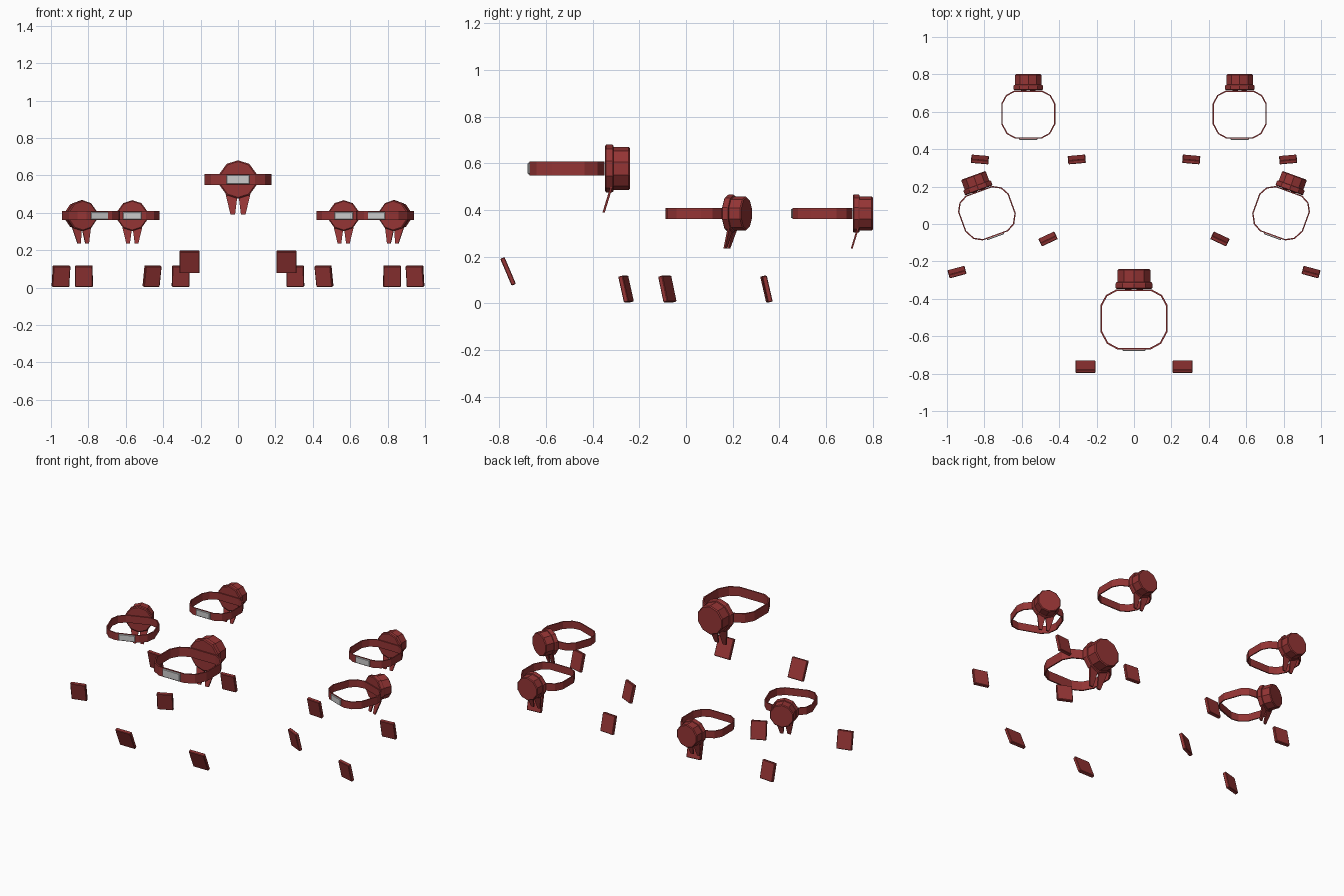
import bpy, bmesh
from math import sin, cos, pi, radians
from mathutils import Matrix, Vector

if "Cube" in bpy.data.objects:
    bpy.data.objects.remove(bpy.data.objects["Cube"])

red = bpy.data.materials.new("dark_red")
red.diffuse_color = (0.30, 0.035, 0.035, 1)
red.use_nodes = True
red.node_tree.nodes["Principled BSDF"].inputs["Base Color"].default_value = red.diffuse_color


def make(name, verts, faces, matrix, mat=None, bevel=0.0):
    bm = bmesh.new()
    vs = [bm.verts.new(v) for v in verts]
    for f in faces:
        bm.faces.new([vs[i] for i in f])
    if bevel:
        bmesh.ops.bevel(bm, geom=bm.edges[:], offset=bevel, segments=1, affect='EDGES')
    bm.transform(matrix)
    bmesh.ops.recalc_face_normals(bm, faces=bm.faces[:])
    me = bpy.data.meshes.new(name)
    bm.to_mesh(me)
    bm.free()
    if mat:
        me.materials.append(mat)
    ob = bpy.data.objects.new(name, me)
    bpy.context.collection.objects.link(ob)
    return ob


def loft(rings, closed=False):
    """Join equal-length rings with quads; cap the ends or wrap round."""
    n, m = len(rings[0]), len(rings)
    verts = [p for r in rings for p in r]
    faces = []
    for i in range(m if closed else m - 1):
        a, b = i * n, ((i + 1) % m) * n
        faces += [(a + k, a + (k + 1) % n, b + (k + 1) % n, b + k) for k in range(n)]
    if not closed:
        faces += [tuple(range(n)), tuple(range((m - 1) * n, m * n))]
    return verts, faces


def box(sx, sy, sz):
    return loft([[(x * sx / 2, y * sy / 2, z * sz / 2)
                  for x, y in ((-1, -1), (1, -1), (1, 1), (-1, 1))] for z in (-1, 1)])


# half outline of the head band, back to front
HALF = [(0.095, 0.16), (0.15, 0.13), (0.18, 0.075), (0.18, -0.065), (0.145, -0.13), (0.09, -0.16)]
# knot profile: (y, radius)
KNOT = [(0.163, 0.096), (0.168, 0.103), (0.192, 0.103), (0.198, 0.099), (0.200, 0.092),
        (0.264, 0.092), (0.270, 0.086)]


def headband(tag, m):
    # band
    outline = HALF + [(-x, y) for x, y in reversed(HALF)]
    rings = []
    for x, y in outline:
        k = 1 - 0.009 / Vector((x, y)).length
        rings.append([(x, y, -0.029), (x, y, 0.029), (x * k, y * k, 0.029), (x * k, y * k, -0.029)])
    make("band_" + tag, *loft(rings, True), m, red)
    # grey front plate
    make("plate_" + tag, *box(0.122, 0.012, 0.05), m @ Matrix.Translation((0, -0.163, 0)), None, 0.003)
    # ten-sided knot disc
    rings = [[(r * sin(2 * pi * i / 10), y, r * cos(2 * pi * i / 10)) for i in range(10)] for y, r in KNOT]
    make("knot_" + tag, *loft(rings), m, red)
    # two hanging tails
    for s in (-1, 1):
        rings = []
        for x0, x1, y, z in ((0.002, 0.066, 0.19, -0.08), (0.016, 0.040, 0.157, -0.188)):
            rings.append([(s * x0, y - 0.005, z), (s * x1, y - 0.005, z),
                          (s * x1, y + 0.005, z), (s * x0, y + 0.005, z)])
        make("tail_" + tag, *loft(rings), m, red)


def pads(tag, m, dx, y, z, yaw, tilt, size):
    for s in (-1, 1):
        t = (m @ Matrix.Translation((s * dx, y, z)) @ Matrix.Rotation(radians(s * yaw), 4, 'Z')
             @ Matrix.Rotation(radians(tilt), 4, 'X'))
        make("pad_" + tag, *box(*size), t, red, 0.003)


# large centre set
centre = Matrix.Translation((0, -0.51, 0.578))
headband("centre", centre)
pads("centre", Matrix.Translation((0, -0.51, 0)), 0.26, -0.253, 0.137, 0, 23, (0.108, 0.02, 0.125))

# four smaller sets: two at the back, two turned at the sides
for tag, x, y, turn in (("back_left", -0.565, 0.585, 0), ("back_right", 0.565, 0.585, 0),
                        ("side_left", -0.785, 0.057, 20), ("side_right", 0.785, 0.057, -20)):
    base = Matrix.Translation((x, y, 0)) @ Matrix.Rotation(radians(turn), 4, 'Z')
    headband(tag, base @ Matrix.Translation((0, 0, 0.385)) @ Matrix.Scale(0.8, 4))
    pads(tag, base, 0.259, -0.24, 0.061, 5, 13, (0.094, 0.021, 0.114))
